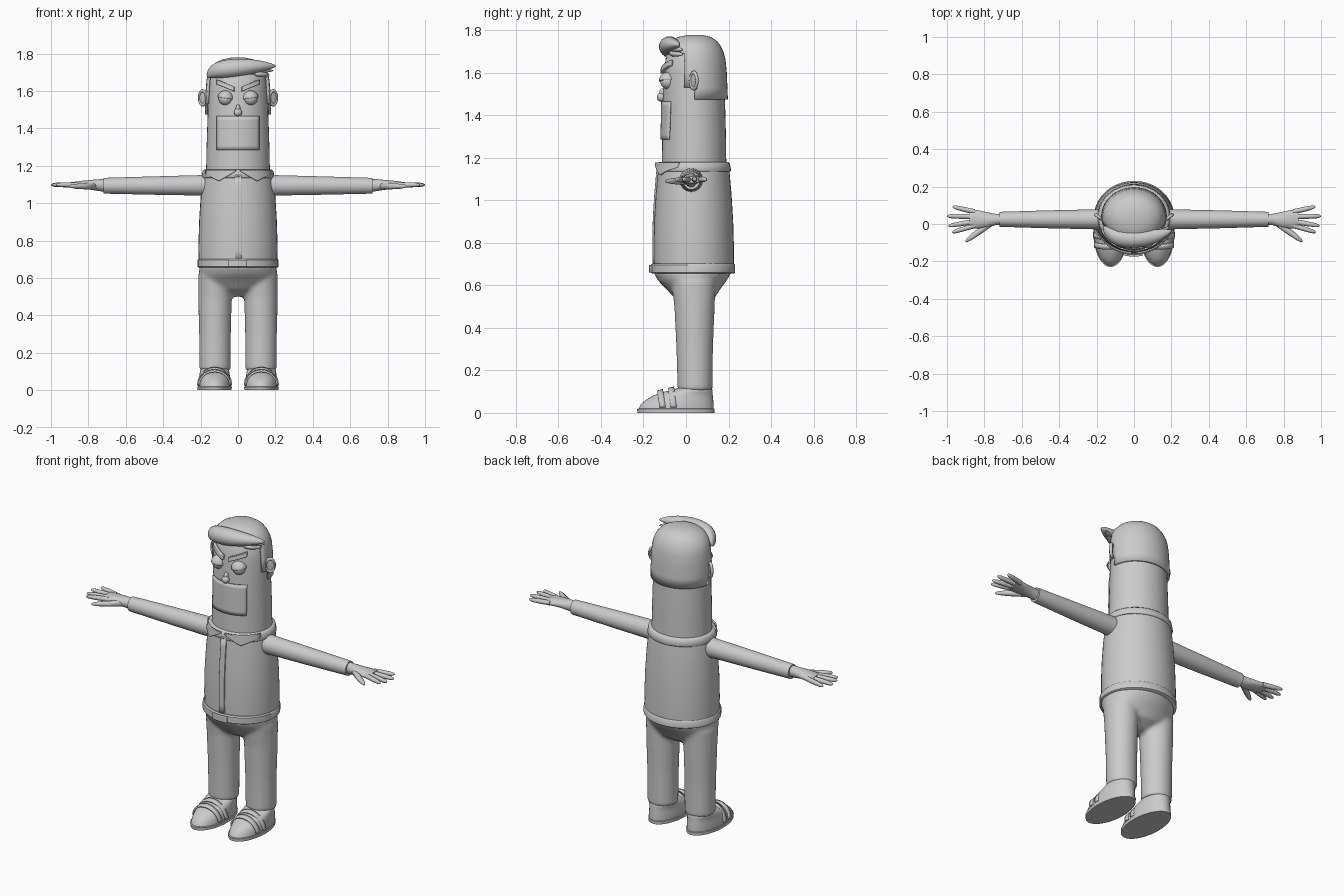
import bpy, bmesh, math
from mathutils import Matrix, Vector

if "Cube" in bpy.data.objects:
    bpy.data.objects.remove(bpy.data.objects["Cube"])

grey = bpy.data.materials.new("plain_grey")
grey.use_nodes = True
grey.diffuse_color = (0.6, 0.6, 0.6, 1)
grey.node_tree.nodes["Principled BSDF"].inputs["Base Color"].default_value = (0.6, 0.6, 0.6, 1)
SEG = 40


def finish(name, bm, mirror=False, thick=0, subsurf=0, remesh=0, angle=40):
    """Turn a bmesh into a shaded object with its modifiers."""
    bmesh.ops.recalc_face_normals(bm, faces=bm.faces)
    me = bpy.data.meshes.new(name)
    bm.to_mesh(me)
    bm.free()
    me.materials.append(grey)
    ob = bpy.data.objects.new(name, me)
    bpy.context.collection.objects.link(ob)
    bpy.ops.object.select_all(action="DESELECT")
    ob.select_set(True)
    bpy.context.view_layer.objects.active = ob
    bpy.ops.object.shade_smooth_by_angle(angle=math.radians(angle))
    if mirror:
        ob.modifiers.new("Mirror", "MIRROR").use_mirror_merge = False
    if remesh:
        m = ob.modifiers.new("Remesh", "REMESH")
        m.mode, m.voxel_size, m.use_smooth_shade = "VOXEL", remesh, True
        m = ob.modifiers.new("Smooth", "SMOOTH")
        m.factor, m.iterations = 0.5, 6
    if thick:
        m = ob.modifiers.new("Solidify", "SOLIDIFY")
        m.thickness, m.offset = thick, 0
    if subsurf:
        m = ob.modifiers.new("Subdivision", "SUBSURF")
        m.levels = m.render_levels = subsurf
    return ob


def skin(bm, rings, closed=True, cap=True):
    """Bridge rows of points with quads."""
    rows = [[bm.verts.new(p) for p in r] for r in rings]
    n = len(rows[0])
    for a, b in zip(rows, rows[1:]):
        for i in range(n if closed else n - 1):
            j = (i + 1) % n
            bm.faces.new((a[i], a[j], b[j], b[i]))
    if cap:
        bm.faces.new(rows[0][::-1])
        bm.faces.new(rows[-1])


def upright(bm, profile, cx=0, **kw):
    """Ellipse rings stacked in z: (z, front y, back y, half width)."""
    turns = [2 * math.pi * i / SEG for i in range(SEG)]
    skin(bm, [[(cx + rx * math.cos(t), (f + b) / 2 + (b - f) / 2 * math.sin(t), z)
               for t in turns] for z, f, b, rx in profile], **kw)


def sideways(bm, path, n=20):
    """Ellipse rings strung along x: (x, y, z, y radius, z radius)."""
    turns = [2 * math.pi * i / n for i in range(n)]
    skin(bm, [[(x, y + ry * math.cos(t), z + rz * math.sin(t)) for t in turns]
              for x, y, z, ry, rz in path])


def front_y(profile, x, z):
    """Front surface of an upright profile at x, z."""
    z = min(max(z, profile[0][0]), profile[-1][0])
    for a, b in zip(profile, profile[1:]):
        if z <= b[0]:
            k = (z - a[0]) / (b[0] - a[0])
            f, back, rx = (a[i] + (b[i] - a[i]) * k for i in (1, 2, 3))
            return (f + back) / 2 - (back - f) / 2 * math.sqrt(max(0, 1 - (x / rx) ** 2))


def patch(name, profile, x0, x1, low, high, lift, thick, mirror=False):
    """Thin plate that follows the front of an upright profile."""
    bm = bmesh.new()
    rows = []
    for j in range(9):
        xs = [x0 + (x1 - x0) * i / 16 for i in range(17)]
        zs = [low(x) + (high(x) - low(x)) * j / 8 for x in xs]
        rows.append([(x, front_y(profile, x, z) - lift, z) for x, z in zip(xs, zs)])
    skin(bm, rows, closed=False, cap=False)
    return finish(name, bm, mirror=mirror, thick=thick)


def ball(name, loc, size, tilt=0, half=False):
    """Mirrored ellipsoid, or only its upper half."""
    bm = bmesh.new()
    bmesh.ops.create_uvsphere(bm, u_segments=24, v_segments=16, radius=1)
    if half:
        bmesh.ops.delete(bm, geom=[v for v in bm.verts if v.co.z < -0.01], context="VERTS")
    bm.transform(Matrix.Translation(loc) @ Matrix.Rotation(tilt, 4, "Y") @ Matrix.Diagonal((*size, 1)))
    return finish(name, bm, mirror=loc[0] != 0, thick=0.004 if half else 0)


# Torso, collar and belt
TORSO = [(0.68, -0.15, 0.225, 0.21), (0.76, -0.152, 0.226, 0.212), (0.9, -0.15, 0.222, 0.208),
         (1.03, -0.142, 0.214, 0.2), (1.12, -0.134, 0.206, 0.19), (1.17, -0.13, 0.2, 0.182)]
bm = bmesh.new()
upright(bm, TORSO)
finish("shirt", bm)
bm = bmesh.new()
upright(bm, [(1.135, -0.136, 0.209, 0.192), (1.14, -0.14, 0.212, 0.195), (1.172, -0.135, 0.207, 0.189),
             (1.18, -0.125, 0.198, 0.18)])
finish("collar_band", bm, angle=60)
patch("collar_flap", TORSO, 0.012, 0.172,
      lambda x: 1.17 - 0.052 * min((x - 0.012) / 0.09, (0.172 - x) / 0.07 * 0.7 + 0.3),
      lambda x: 1.178, 0.012, 0.008, mirror=True)
patch("shirt_placket", TORSO, -0.016, 0.018, lambda x: 0.69, lambda x: 1.15, 0.003, 0.008)
BELT = [(0.656, -0.16, 0.226, 0.211), (0.66, -0.165, 0.231, 0.216),
        (0.696, -0.165, 0.231, 0.216), (0.702, -0.158, 0.226, 0.211)]
bm = bmesh.new()
upright(bm, BELT)
finish("belt", bm)
patch("belt_buckle", BELT, -0.05, 0.045, lambda x: 0.66, lambda x: 0.696, 0.004, 0.01)

# Trousers: hips and two legs fused into one skin
bm = bmesh.new()
upright(bm, [(0.5, 0.01, 0.07, 0.05), (0.54, -0.055, 0.135, 0.15), (0.58, -0.09, 0.16, 0.2),
             (0.62, -0.13, 0.19, 0.206), (0.67, -0.16, 0.22, 0.21)])
for s in (-1, 1):
    upright(bm, [(0.105, -0.04, 0.125, 0.084), (0.3, -0.045, 0.127, 0.085),
                 (0.5, -0.055, 0.135, 0.09), (0.62, -0.07, 0.14, 0.09)], cx=s * 0.123)
finish("trousers", bm, remesh=0.011)

# Shoes
bm = bmesh.new()
upright(bm, [(0, -0.228, 0.133, 0.091), (0.018, -0.23, 0.134, 0.092), (0.02, -0.224, 0.13, 0.088)], cx=0.125)
finish("shoe_sole", bm, mirror=True)
bm = bmesh.new()
upright(bm, [(0.015, -0.225, 0.13, 0.088), (0.04, -0.213, 0.13, 0.088), (0.06, -0.19, 0.128, 0.085),
             (0.08, -0.157, 0.126, 0.081), (0.095, -0.12, 0.125, 0.079), (0.108, -0.065, 0.124, 0.077),
             (0.12, -0.03, 0.118, 0.07)], cx=0.125)
finish("shoe_upper", bm, mirror=True, angle=60)
for name, y, rx, h in (("toe_strap", -0.11, 0.084, 0.078), ("instep_strap", -0.058, 0.089, 0.09)):
    bm = bmesh.new()
    arc = [math.pi * i / 20 for i in range(21)]
    skin(bm, [[(0.125 + rx * math.cos(t), y + d - 0.012 * math.sin(t), 0.026 + (h + d * 0.25) * math.sin(t))
               for t in arc] for d in (-0.014, 0.014)], closed=False, cap=False)
    finish(name, bm, mirror=True, thick=0.009)

# Arms and hands
bm = bmesh.new()
sideways(bm, [(0.14, 0.025, 1.095, 0.056, 0.058), (0.22, 0.025, 1.095, 0.053, 0.054),
              (0.45, 0.025, 1.094, 0.048, 0.049), (0.72, 0.025, 1.093, 0.04, 0.042)], n=28)
finish("sleeve", bm, mirror=True)
bm = bmesh.new()
sideways(bm, [(0.7, 0.025, 1.095, 0.028, 0.034), (0.74, 0.024, 1.096, 0.03, 0.032),
              (0.79, 0.022, 1.098, 0.042, 0.026), (0.84, 0.025, 1.098, 0.05, 0.021),
              (0.88, 0.028, 1.097, 0.046, 0.016)])
TIPS = {0.065: (0.97, 0.092), 0.04: (1.0, 0.042), 0.014: (0.992, -0.01), -0.008: (0.972, -0.044)}
for base, (tx, ty) in TIPS.items():
    sideways(bm, [(0.85 + (tx - 0.85) * k, base + (ty - base) * k, 1.098, r, r)
                  for k, r in ((0, 0.014), (0.5, 0.0135), (0.85, 0.011), (0.96, 0.007), (1, 0.002))], n=12)
sideways(bm, [(0.76, 0.01, 1.093, 0.022, 0.02), (0.82, -0.034, 1.09, 0.021, 0.016),
              (0.87, -0.07, 1.09, 0.017, 0.013), (0.895, -0.088, 1.09, 0.01, 0.008),
              (0.902, -0.092, 1.09, 0.003, 0.003)], n=12)
finish("hand", bm, mirror=True, angle=60)

# Head
HEAD = [(1.14, -0.114, 0.19, 0.171), (1.3, -0.112, 0.188, 0.168), (1.45, -0.109, 0.184, 0.163),
        (1.6, -0.104, 0.178, 0.158), (1.68, -0.094, 0.165, 0.148), (1.73, -0.065, 0.14, 0.118),
        (1.755, -0.02, 0.09, 0.06)]
bm = bmesh.new()
upright(bm, HEAD)
finish("head", bm, angle=60)
patch("muzzle", HEAD, -0.112, 0.112, lambda x: 1.285, lambda x: 1.465, 0.004, 0.008)

# Eyes, lids, brows, nose
ball("eyeball", (0.067, -0.085, 1.56), (0.037, 0.036, 0.037))
ball("eyelid", (0.067, -0.085, 1.56), (0.041, 0.041, 0.041), tilt=-0.15, half=True)
ball("nose_tip", (0, -0.117, 1.485), (0.022, 0.02, 0.021))
ball("nose_bridge", (0, -0.112, 1.503), (0.013, 0.014, 0.024))
patch("eyebrow", HEAD, 0.02, 0.108, lambda x: 1.597 + 0.42 * (x - 0.02),
      lambda x: 1.622 + 0.42 * (x - 0.02), 0.009, 0.018, mirror=True)

# Ears: a dish inside a raised rim, turned half forwards
turn = Matrix(((0.8, 0, 0.6), (0.6, 0, -0.8), (0, 1, 0))).to_4x4()
place = Matrix.Translation((0.188, 0.037, 1.563)) @ turn @ Matrix.Diagonal((0.03, 0.047, 0.03, 1))
bm = bmesh.new()
bmesh.ops.create_uvsphere(bm, u_segments=20, v_segments=10, radius=0.9,
                          matrix=Matrix.Diagonal((1, 1, 0.2, 1)))
around = [2 * math.pi * i / 24 for i in range(25)]
skin(bm, [[((0.8 + 0.2 * math.cos(p)) * math.cos(t), (0.8 + 0.2 * math.cos(p)) * math.sin(t), 0.3 * math.sin(p))
           for p in around[:24:3]] for t in around], cap=False)
bmesh.ops.remove_doubles(bm, verts=bm.verts, dist=0.0001)
bm.transform(place)
finish("ear", bm, mirror=True, angle=60)

# Hair: a shell around the head, opened at the face and stepped at the sideburns
bm = bmesh.new()
upright(bm, [(1.475, -0.112, 0.191, 0.17), (1.53, -0.11, 0.189, 0.169), (1.6, -0.108, 0.186, 0.167),
             (1.66, -0.104, 0.18, 0.162), (1.69, -0.1, 0.173, 0.155), (1.72, -0.09, 0.16, 0.142),
             (1.745, -0.07, 0.142, 0.118), (1.763, -0.035, 0.115, 0.082), (1.772, 0.01, 0.075, 0.035)])


def open_face(f):
    c = f.calc_center_median()
    limit = 0.04 if c.z < 1.53 else 0.0 if c.z < 1.69 else -0.2
    return c.y < limit or (len(f.verts) > 4 and c.z < 1.5)


bmesh.ops.delete(bm, geom=[f for f in bm.faces if open_face(f)], context="FACES")
finish("hair_cap", bm, thick=0.012, angle=60)

# Swept fringe and its loose strands
bm = bmesh.new()
sideways(bm, [(-0.168, -0.02, 1.685, 0.012, 0.014), (-0.15, -0.045, 1.702, 0.035, 0.034),
              (-0.1, -0.072, 1.716, 0.048, 0.047), (-0.02, -0.08, 1.722, 0.052, 0.052),
              (0.07, -0.076, 1.73, 0.045, 0.041), (0.15, -0.058, 1.734, 0.032, 0.025),
              (0.205, -0.035, 1.732, 0.006, 0.005)])
finish("fringe", bm, subsurf=1, angle=180)
bm = bmesh.new()
for drop in (0, 0.022):
    sideways(bm, [(0.08, -0.07, 1.715 - drop, 0.022, 0.018), (0.15, -0.045, 1.71 - drop, 0.02, 0.014),
                  (0.192 - drop, -0.012, 1.708 - drop, 0.004, 0.003)], n=12)
finish("fringe_strands", bm, subsurf=1, angle=180)
